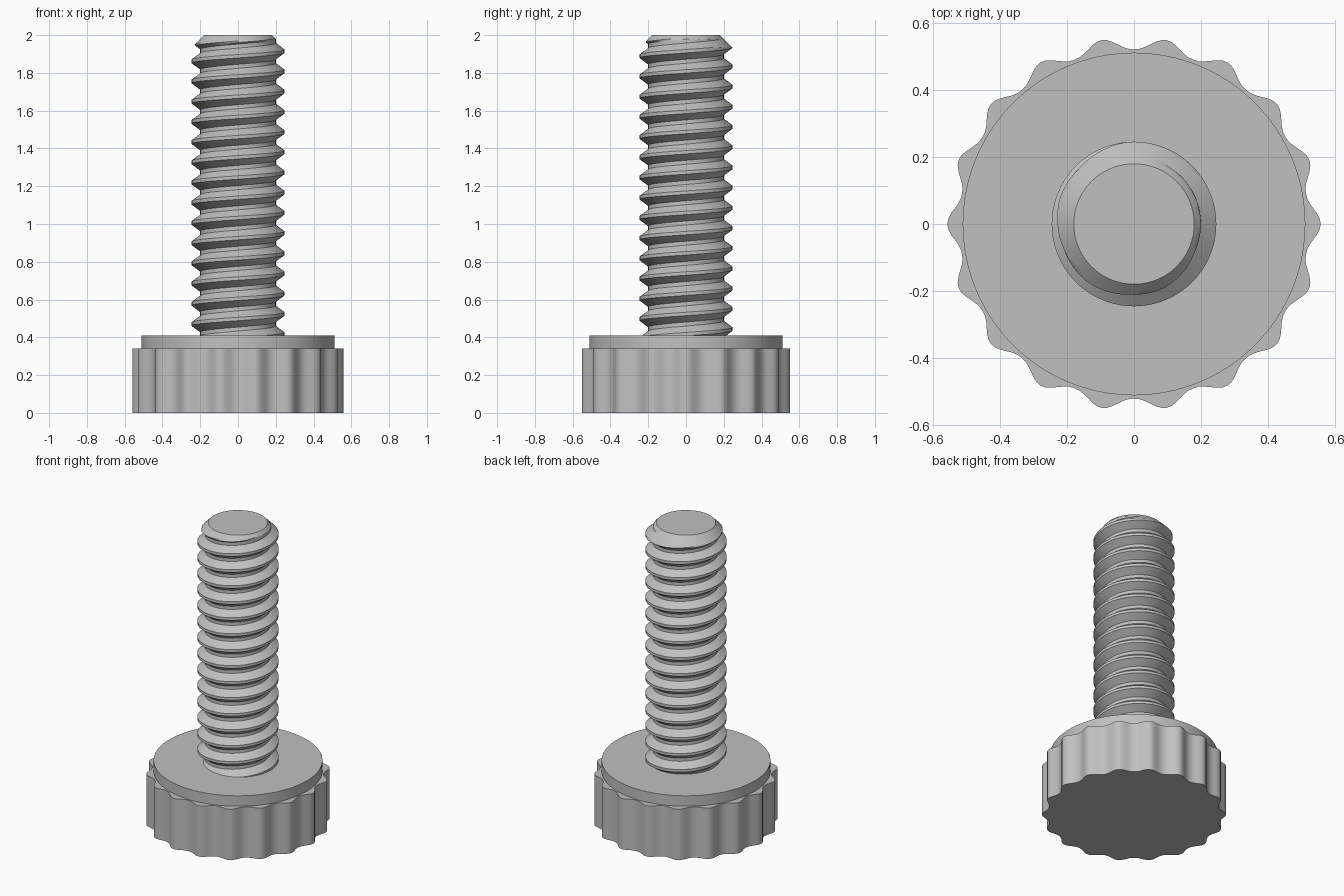
import bpy
import bmesh
import math

if "Cube" in bpy.data.objects:
    bpy.data.objects.remove(bpy.data.objects["Cube"], do_unlink=True)

# One plain grey for the whole screw
GREY = (0.53, 0.53, 0.53, 1.0)
grey = bpy.data.materials.new("plain grey")
grey.use_nodes = True
grey.diffuse_color = GREY
grey.node_tree.nodes["Principled BSDF"].inputs["Base Color"].default_value = GREY


def finish(name, bm):
    """Turn a bmesh into a named, smooth-shaded object."""
    bmesh.ops.recalc_face_normals(bm, faces=bm.faces)
    mesh = bpy.data.meshes.new(name)
    bm.to_mesh(mesh)
    bm.free()
    mesh.materials.append(grey)
    obj = bpy.data.objects.new(name, mesh)
    bpy.context.collection.objects.link(obj)
    bpy.ops.object.select_all(action='DESELECT')
    obj.select_set(True)
    bpy.context.view_layer.objects.active = obj
    bpy.ops.object.shade_smooth_by_angle(angle=math.radians(30))
    return obj


def prism(name, radius_at, count, bottom, top):
    """Extrude a closed polar outline upward."""
    bm = bmesh.new()
    ring = []
    for i in range(count):
        a = math.tau * i / count
        r = radius_at(a)
        ring.append(bm.verts.new((r * math.cos(a), r * math.sin(a), bottom)))
    base = bm.faces.new(ring)
    grown = bmesh.ops.extrude_face_region(bm, geom=[base], use_keep_orig=True)
    moved = [g for g in grown["geom"] if isinstance(g, bmesh.types.BMVert)]
    bmesh.ops.translate(bm, verts=moved, vec=(0, 0, top - bottom))
    return finish(name, bm)


# Scalloped grip and the round collar on top of it
LOBES = 18


def scallop(a):
    wave = (1 + math.cos(LOBES * a)) / 2
    return 0.522 + 0.036 * wave ** 1.2


prism("knurled_grip", scallop, LOBES * 12, 0.0, 0.34)
prism("collar", lambda a: 0.512, 128, 0.34, 0.41)

# Threaded shank: a helical profile with a chamfered tip
PITCH, MAJOR, MINOR = 0.107, 0.246, 0.2
BOTTOM, TOP, TIP = 0.39, 2.0, 0.18
SEGMENTS, SUB = 72, 4
CREST_Z = 1.915
corners = [(-0.009, MAJOR), (0.009, MAJOR), (0.043, MINOR), (0.064, MINOR)]

# Subdivide the profile so the chamfer cuts it cleanly
profile = []
for k, (z0, r0) in enumerate(corners):
    if k + 1 < len(corners):
        z1, r1 = corners[k + 1]
    else:
        z1, r1 = corners[0][0] + PITCH, corners[0][1]
    for s in range(SUB):
        t = s / SUB
        profile.append((z0 + (z1 - z0) * t, r0 + (r1 - r0) * t))

bm = bmesh.new()
columns = []
turns = math.ceil((TOP - BOTTOM) / PITCH) + 3
for i in range(SEGMENTS + 1):
    a = math.tau * i / SEGMENTS
    column = []
    for turn in range(-turns, 3):
        for dz, r in profile:
            z = CREST_Z + (turn + i / SEGMENTS) * PITCH + dz
            if z <= BOTTOM:
                z, r = BOTTOM, MINOR
            z = min(z, TOP)
            r = min(r, TIP + TOP - z)
            column.append(bm.verts.new((r * math.cos(a), r * math.sin(a), z)))
    columns.append(column)

for left, right in zip(columns, columns[1:]):
    for j in range(len(left) - 1):
        bm.faces.new((left[j], right[j], right[j + 1], left[j + 1]))

bmesh.ops.remove_doubles(bm, verts=bm.verts, dist=0.0002)
bmesh.ops.holes_fill(bm, edges=[e for e in bm.edges if e.is_boundary], sides=0)
finish("threaded_shank", bm)
